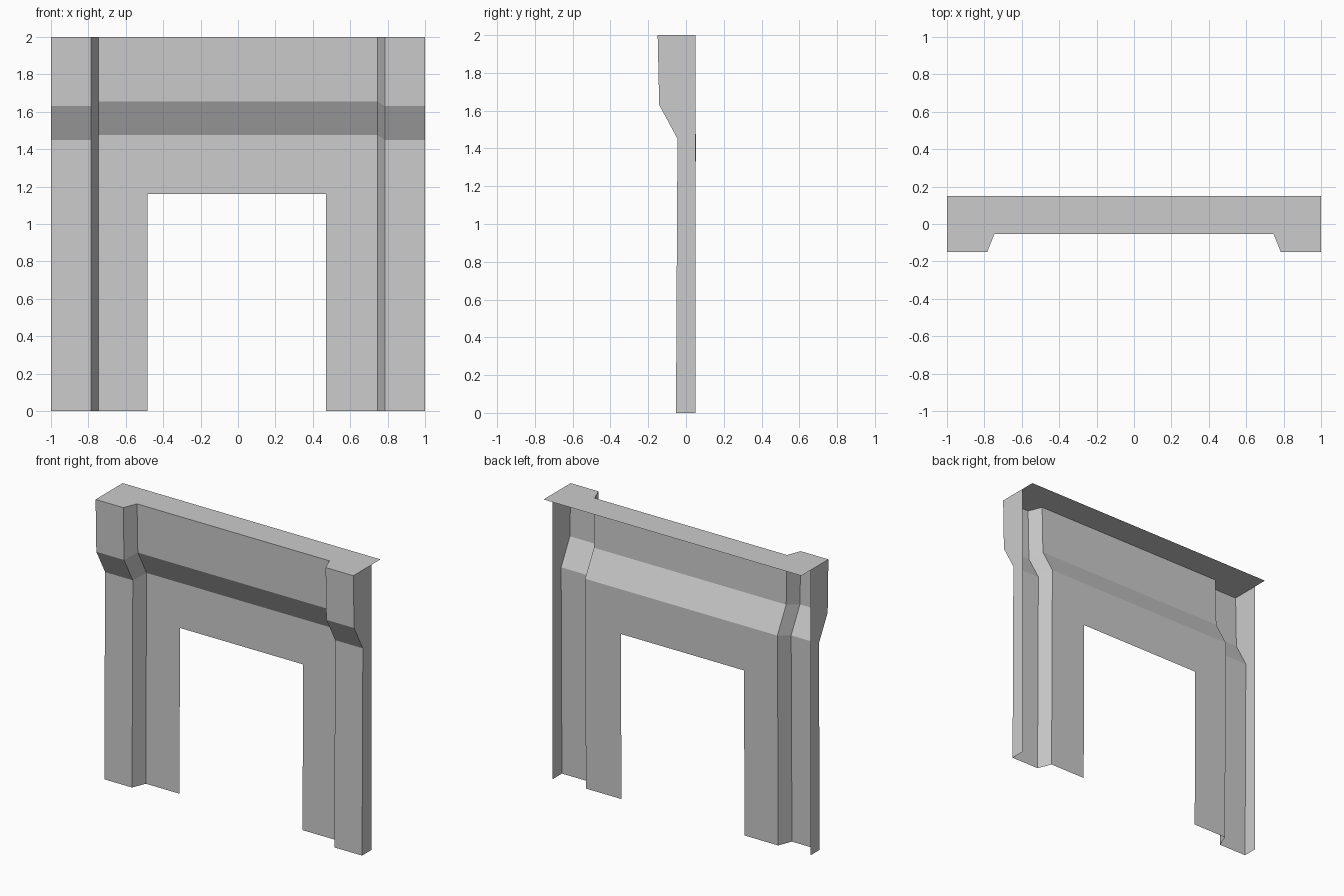
import bpy

if "Cube" in bpy.data.objects:
    bpy.data.objects.remove(bpy.data.objects["Cube"])

# Vertical profile of the pilasters (y, z): slim shaft, sloped corbel, thick head
PROFILE = [(-0.053, 0), (-0.047, 1.16), (-0.044, 1.45), (-0.142, 1.63), (-0.15, 2)]
BACK, SLAB_BACK = 0.05, 0.15
RECESS, LIFT = 0.097, 0.025          # centre panel sits back, its bends sit higher
X_IN, X_OUT, X_END = 0.746, 0.785, 1.0
DOOR = (-0.485, 0.47)


def add_mesh(name, verts, faces):
    mesh = bpy.data.meshes.new(name)
    mesh.from_pydata(verts, [], faces)
    mesh.update()
    obj = bpy.data.objects.new(name, mesh)
    bpy.context.collection.objects.link(obj)
    return obj


def column(x):
    """Profile points at x, pushed back when inside the recess."""
    if abs(x) > X_IN + 0.01:
        return [(x, y, z) for y, z in PROFILE]
    return [(x, y + RECESS, z + (LIFT if i in (2, 3) else 0))
            for i, (y, z) in enumerate(PROFILE)]


# Front skin: pilasters, slanted returns and recessed panel, with the doorway left open
xs = [-X_END, -X_OUT, -X_IN, DOOR[0], DOOR[1], X_IN, X_OUT, X_END]
n = len(PROFILE)
verts = [v for x in xs for v in column(x)]
faces = [(c * n + r, (c + 1) * n + r, (c + 1) * n + r + 1, c * n + r + 1)
         for c in range(len(xs) - 1) for r in range(n - 1)
         if not (xs[c] == DOOR[0] and r == 0)]
add_mesh("front_wall", verts, faces)

# Side walls, following the pilaster profile
for name, s in (("left_side", -1), ("right_side", 1)):
    pts = [(s * X_END, y, z) for y, z in PROFILE]
    pts += [(s * X_END, BACK, 2), (s * X_END, BACK, 0)]
    order = list(range(len(pts)))
    add_mesh(name, pts, [order[::-1] if s > 0 else order])

# Thin top slab overhanging the back
front, inner = PROFILE[-1][0], PROFILE[-1][0] + RECESS
outline = [(-X_END, front), (-X_OUT, front), (-X_IN, inner), (X_IN, inner),
           (X_OUT, front), (X_END, front), (X_END, SLAB_BACK), (-X_END, SLAB_BACK)]
add_mesh("top_slab", [(x, y, 2) for x, y in outline], [range(len(outline))])
